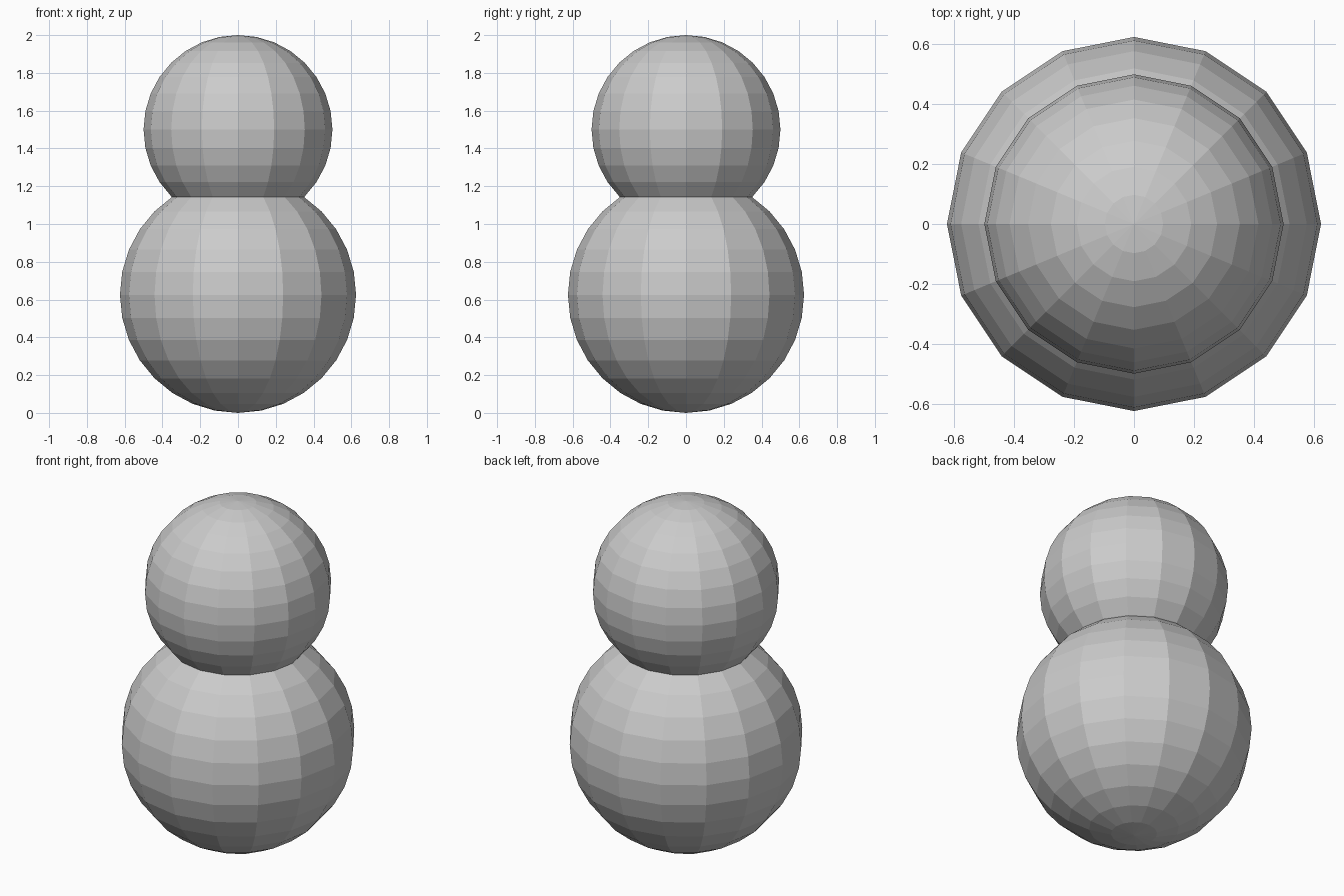
import bpy

if "Cube" in bpy.data.objects:
    bpy.data.objects.remove(bpy.data.objects["Cube"])


def ball(name, radius, z):
    """Flat-shaded low-poly ball centred on the vertical axis."""
    bpy.ops.mesh.primitive_uv_sphere_add(
        segments=16, ring_count=16, radius=radius, location=(0, 0, z))
    obj = bpy.context.object
    obj.name = name
    bpy.ops.object.shade_flat()
    return obj


# Large lower ball resting on the ground
ball("body", 0.625, 0.625)

# Smaller upper ball, sunk into the body
ball("head", 0.5, 1.5)
